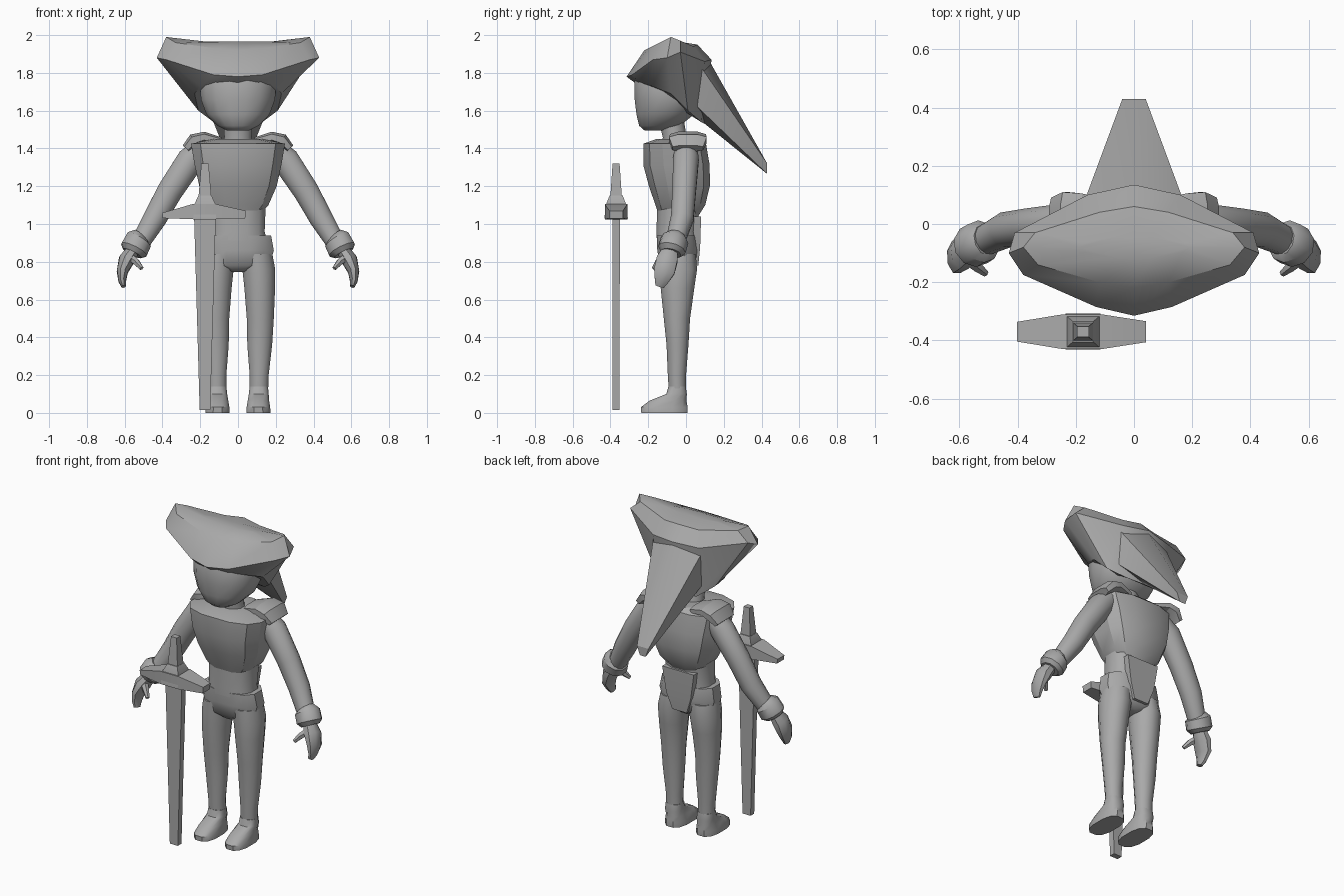
import bpy, bmesh, math
from mathutils import Vector

cube = bpy.data.objects.get("Cube")
if cube:
    bpy.data.objects.remove(cube, do_unlink=True)

grey = bpy.data.materials.new("plain_grey")
grey.use_nodes = True
colour = (0.4, 0.4, 0.4, 1)
grey.diffuse_color = colour
grey.node_tree.nodes["Principled BSDF"].inputs["Base Color"].default_value = colour


def finish(name, bm, angle=40):
    """Turn a bmesh into a shaded object."""
    bmesh.ops.recalc_face_normals(bm, faces=bm.faces)
    mesh = bpy.data.meshes.new(name)
    bm.to_mesh(mesh)
    bm.free()
    mesh.materials.append(grey)
    obj = bpy.data.objects.new(name, mesh)
    bpy.context.collection.objects.link(obj)
    bpy.ops.object.select_all(action="DESELECT")
    obj.select_set(True)
    bpy.context.view_layer.objects.active = obj
    bpy.ops.object.shade_smooth_by_angle(angle=math.radians(angle))
    return obj


def skin(name, rings, angle=40):
    """Bridge closed rings of points and cap both ends."""
    bm = bmesh.new()
    rows = [[bm.verts.new(p) for p in ring] for ring in rings]
    n = len(rows[0])
    for a, b in zip(rows, rows[1:]):
        for i in range(n):
            j = (i + 1) % n
            bm.faces.new((a[i], a[j], b[j], b[i]))
    bm.faces.new(rows[0])
    bm.faces.new(rows[-1])
    return finish(name, bm, angle)


def spow(value, power):
    return math.copysign(abs(value) ** power, value)


def tube(name, stations, n=12, side=1, flat=False, box=2, angle=40):
    """Loft along stations (x, y, z, half width, half depth)."""
    centres = [Vector((side * s[0], s[1], s[2])) for s in stations]
    rings = []
    for k, (c, s) in enumerate(zip(centres, stations)):
        t = centres[min(k + 1, len(centres) - 1)] - centres[max(k - 1, 0)]
        t = Vector((0, 0, 1)) if flat else t.normalized()
        u = Vector((0, 1, 0)).cross(t).normalized()
        v = t.cross(u)
        ring = []
        for i in range(n):
            a = math.tau * (i + 0.5) / n
            ring.append(c + u * s[3] * spow(math.cos(a), 2 / box)
                        + v * s[4] * spow(math.sin(a), 2 / box))
        rings.append(ring)
    return skin(name, rings, angle)


def block(name, stations, flat=False):
    """Four-sided tube with exact half sizes."""
    return tube(name, stations, n=4, flat=flat, box=1000, angle=25)


def hull(name, points):
    """Convex solid, symmetric in x."""
    bm = bmesh.new()
    for x, y, z in points:
        for s in ((1, -1) if x else (1,)):
            bm.verts.new((s * x, y, z))
    bmesh.ops.convex_hull(bm, input=bm.verts)
    return finish(name, bm, 25)


def mirrored(half):
    """Close a half ring that starts and ends on the centre plane."""
    return half + [(-x, y, z) for x, y, z in half[-2:0:-1]]


# Head and neck
tube("neck", [(0, -.05, 1.38, .09, .08), (0, -.06, 1.46, .075, .065),
              (0, -.08, 1.56, .08, .07)], flat=True)
tube("head", [(0, -.17, 1.495, .06, .05), (0, -.14, 1.52, .11, .11),
              (0, -.11, 1.58, .17, .155), (0, -.09, 1.66, .2, .185),
              (0, -.09, 1.76, .205, .185), (0, -.09, 1.85, .16, .15)],
     n=16, flat=True, box=2.2)

# Three-cornered hat: head opening, rim, crown and centre
opening = [(0, -.26, 1.74), (.11, -.25, 1.75), (.2, -.18, 1.73),
           (.23, -.08, 1.69), (.21, .01, 1.6), (.13, .08, 1.54), (0, .1, 1.53)]
rim = [(0, -.315, 1.78), (.13, -.285, 1.79), (.38, -.175, 1.87),
       (.43, -.1, 1.88), (.41, -.03, 1.91), (.16, .1, 1.86), (0, .135, 1.87)]
crown = [(0, -.22, 1.92), (.12, -.2, 1.93), (.33, -.14, 1.96),
         (.38, -.08, 1.99), (.34, -.03, 1.97), (.12, .04, 1.94), (0, .06, 1.95)]
middle = [(x * .5, -.08 + (y + .08) * .3, 1.965) for x, y, z in crown]
skin("hat", [mirrored(h) for h in (opening, rim, crown, middle)], angle=35)

# Long folded point hanging behind the hat
hull("hat_tail", [(.17, .08, 1.83), (0, .12, 1.87), (.17, .04, 1.64),
                  (0, .1, 1.53), (.04, .43, 1.32), (.02, .43, 1.265)])

# Vest, shirt and hips
tube("vest", [(0, -.04, 1.03, .1, .1), (0, -.03, 1.1, .165, .135),
              (0, -.035, 1.2, .21, .165), (0, -.05, 1.31, .235, .18),
              (0, -.06, 1.425, .255, .17), (0, -.04, 1.45, .13, .12)],
     n=12, flat=True, box=2.8, angle=25)
tube("shirt", [(0, -.045, .88, .165, .11), (0, -.05, .96, .145, .11),
               (0, -.04, 1.08, .15, .115), (0, -.04, 1.16, .15, .12)],
     flat=True, box=2.5)
block("shirt_tail", [(0, .05, .78, .05, .015), (0, .055, .88, .085, .02),
                     (0, .05, 1.04, .11, .03)], flat=True)
tube("hips", [(0, -.045, .745, .03, .06), (0, -.045, .78, .17, .095),
              (0, -.045, .86, .195, .11), (0, -.05, .94, .18, .108)],
     flat=True, box=2.5)

# Paired parts
for label, s in (("left", 1), ("right", -1)):
    tube(label + "_shoulder_flap",
         [(.09, .01, 1.44, .02, .08), (.18, .01, 1.46, .03, .1),
          (.235, .01, 1.445, .035, .105), (.275, .01, 1.4, .025, .085)],
         n=8, side=s, box=3, angle=25)
    tube(label + "_arm",
         [(.19, 0, 1.4, .06, .06), (.25, 0, 1.34, .075, .07),
          (.36, -.01, 1.175, .07, .065), (.44, -.02, 1.03, .064, .062),
          (.53, -.065, .88, .05, .05)], side=s)
    tube(label + "_cuff",
         [(.51, -.055, .93, .055, .055), (.525, -.06, .915, .075, .075),
          (.55, -.075, .865, .078, .075), (.56, -.08, .845, .055, .055)],
         n=10, side=s)
    tube(label + "_hand",
         [(.55, -.08, .87, .035, .04), (.59, -.1, .81, .045, .06),
          (.612, -.115, .75, .032, .06), (.613, -.13, .70, .022, .04),
          (.605, -.14, .67, .014, .025)], n=8, side=s)
    tube(label + "_thumb",
         [(.58, -.11, .83, .025, .025), (.54, -.145, .80, .02, .02),
          (.51, -.17, .765, .012, .012)], n=6, side=s)
    tube(label + "_leg",
         [(.11, -.045, .08, .05, .045), (.112, -.048, .2, .052, .05),
          (.115, -.045, .36, .068, .06), (.118, -.048, .5, .074, .072),
          (.115, -.045, .66, .084, .092), (.11, -.04, .76, .09, .102),
          (.1, -.045, .84, .085, .1)], side=s, flat=True)
    tube(label + "_foot",
         [(.108, -.115, 0, .066, .125), (.108, -.115, .03, .064, .127),
          (.108, -.095, .065, .058, .1), (.11, -.05, .1, .054, .056),
          (.11, -.047, .14, .05, .047)], side=s, flat=True, box=2.6)

# Standing sword
sx, sy = -.175, -.37
block("sword_blade", [(sx, sy, .015, .028, .018), (sx, sy, 1.06, .058, .02)], flat=True)
block("sword_guard", [(-.4, sy, 1.045, .014, .034), (-.24, sy, 1.065, .04, .06),
                      (-.115, sy, 1.065, .04, .06), (.04, sy, 1.05, .02, .036)])
block("sword_collar", [(sx, sy, 1.03, .06, .062), (sx, sy, 1.1, .058, .055),
                       (sx, sy, 1.15, .035, .035)], flat=True)
block("sword_grip", [(sx, sy, 1.12, .036, .032), (sx, sy, 1.3, .021, .02),
                     (sx, sy, 1.32, .02, .018)], flat=True)
